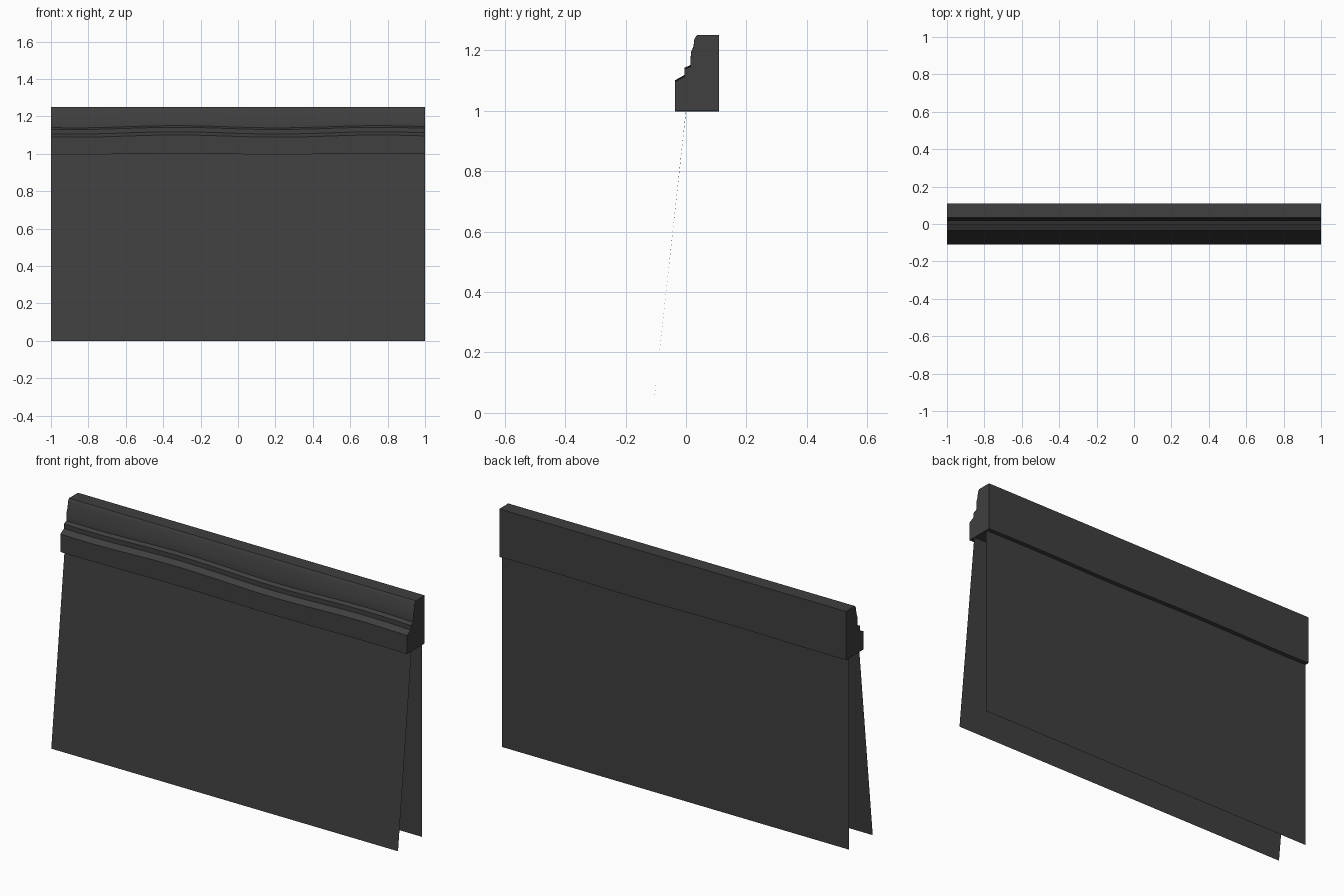
import bpy, bmesh, math

if "Cube" in bpy.data.objects:
    bpy.data.objects.remove(bpy.data.objects["Cube"])

mat = bpy.data.materials.new("dark_grey")
mat.diffuse_color = (0.05, 0.05, 0.05, 1)
mat.use_nodes = True
mat.node_tree.nodes["Principled BSDF"].inputs["Base Color"].default_value = mat.diffuse_color

SEGS = 26


def wave(x):
    return 0.006 * math.sin(2 * math.pi * (x + 0.6) / 1.08)


def loft(name, profile, closed):
    """Sweep (y, z, wave strength) points along x; closed profiles get end caps."""
    bm = bmesh.new()
    rings = []
    for i in range(SEGS + 1):
        x = -1 + 2 * i / SEGS
        rings.append([bm.verts.new((x, y, z + w * wave(x))) for y, z, w in profile])
    n = len(profile)
    for a, b in zip(rings, rings[1:]):
        for j in range(n if closed else n - 1):
            k = (j + 1) % n
            bm.faces.new((a[j], b[j], b[k], a[k]))
    if closed:
        bm.faces.new(rings[0])
        bm.faces.new(rings[-1][::-1])
        bmesh.ops.recalc_face_normals(bm, faces=bm.faces)
    me = bpy.data.meshes.new(name)
    bm.to_mesh(me)
    bm.free()
    ob = bpy.data.objects.new(name, me)
    bpy.context.collection.objects.link(ob)
    me.materials.append(mat)
    bpy.ops.object.select_all(action='DESELECT')
    ob.select_set(True)
    bpy.context.view_layer.objects.active = ob
    bpy.ops.object.shade_smooth_by_angle(angle=math.radians(35))
    return ob


# Stepped coping with weathered, slightly wavy mouldings
loft("wall_coping", [
    (-0.036, 0.999, 0.4), (-0.036, 1.095, 1), (-0.005, 1.112, 1),
    (-0.005, 1.136, 1), (0.015, 1.145, 1), (0.016, 1.188, 0.8),
    (0.025, 1.210, 0.4), (0.027, 1.235, 0.1), (0.036, 1.25, 0),
    (0.11, 1.25, 0), (0.11, 0.999, 0.4)], True)

# Sloping front sheet and upright back sheet
loft("front_wall", [(-0.11, 0, 0), (0.0, 0.999, 0.4)], False)
loft("back_wall", [(0.087, 0.999, 0.4), (0.087, 0, 0)], False)
